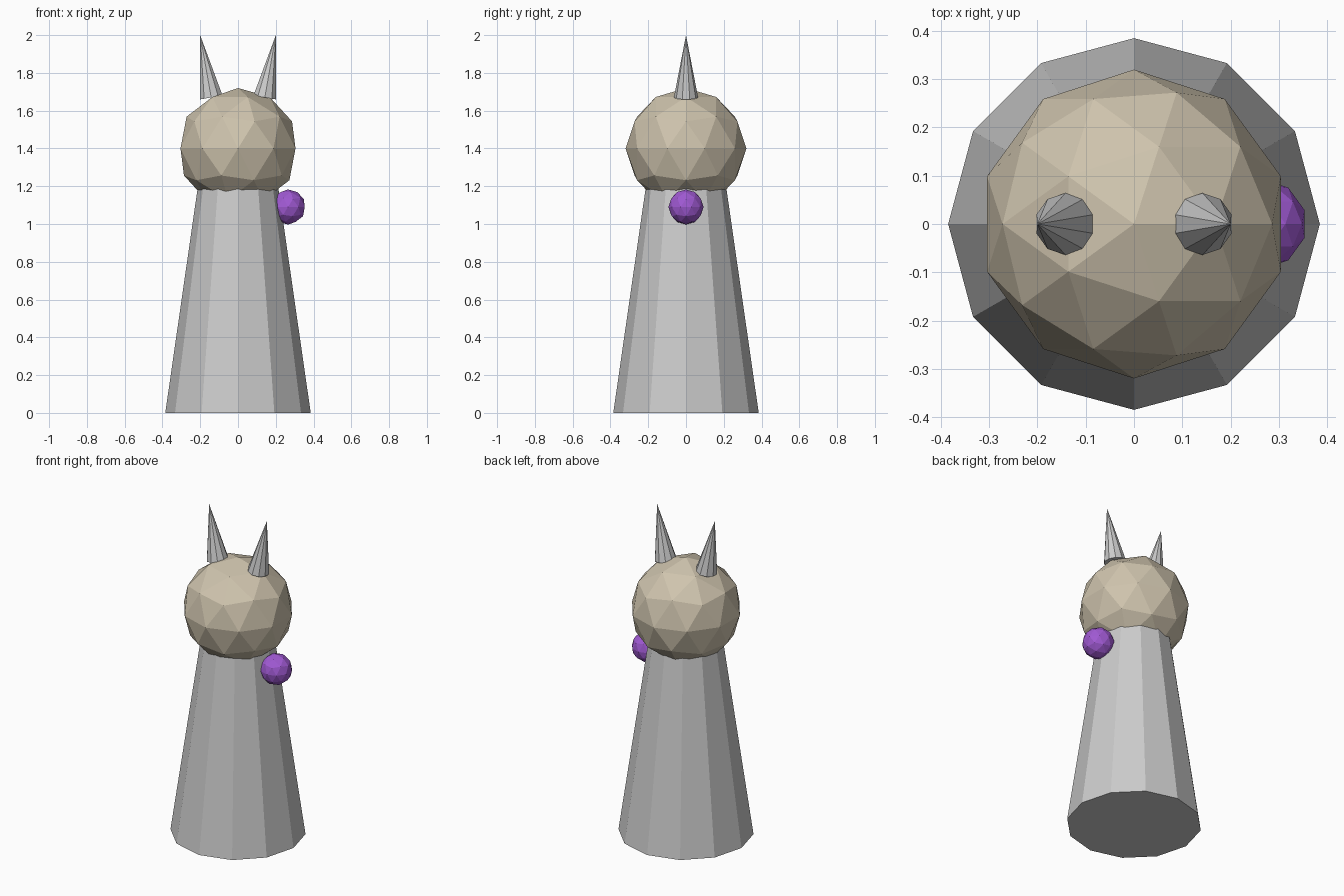
import bpy
from math import radians, sin, cos

if "Cube" in bpy.data.objects:
    bpy.data.objects.remove(bpy.data.objects["Cube"])


def paint(obj, name, rgb):
    mat = bpy.data.materials.new(name)
    mat.diffuse_color = (*rgb, 1)
    mat.use_nodes = True
    mat.node_tree.nodes["Principled BSDF"].inputs["Base Color"].default_value = mat.diffuse_color
    obj.data.materials.append(mat)


def cone(name, sides, r1, r2, length, base, tilt=0):
    """Flat-shaded cone whose base centre sits at `base`, leaning toward +x by tilt."""
    x, y, z = base
    centre = (x + sin(tilt) * length / 2, y, z + cos(tilt) * length / 2)
    bpy.ops.mesh.primitive_cone_add(vertices=sides, radius1=r1, radius2=r2,
                                    depth=length, location=centre,
                                    rotation=(0, tilt, 0))
    bpy.context.object.name = name
    return bpy.context.object


def ball(name, radius, centre):
    bpy.ops.mesh.primitive_ico_sphere_add(subdivisions=2, radius=radius, location=centre)
    bpy.context.object.name = name
    return bpy.context.object


# Tapered body
cone("body", 12, 0.385, 0.205, 1.25, (0, 0, 0))

# Faceted head
head = ball("head", 0.32, (0, 0, 1.4))
paint(head, "tan", (0.62, 0.55, 0.42))

# Pair of horns leaning outward
for side, label in ((-1, "left"), (1, "right")):
    cone(label + "_horn", 10, 0.064, 0, 0.335,
         (side * 0.142, 0, 1.67), side * radians(10))

# Orb on the side
orb = ball("orb", 0.093, (0.265, 0, 1.09))
paint(orb, "purple", (0.35, 0.1, 0.65))
